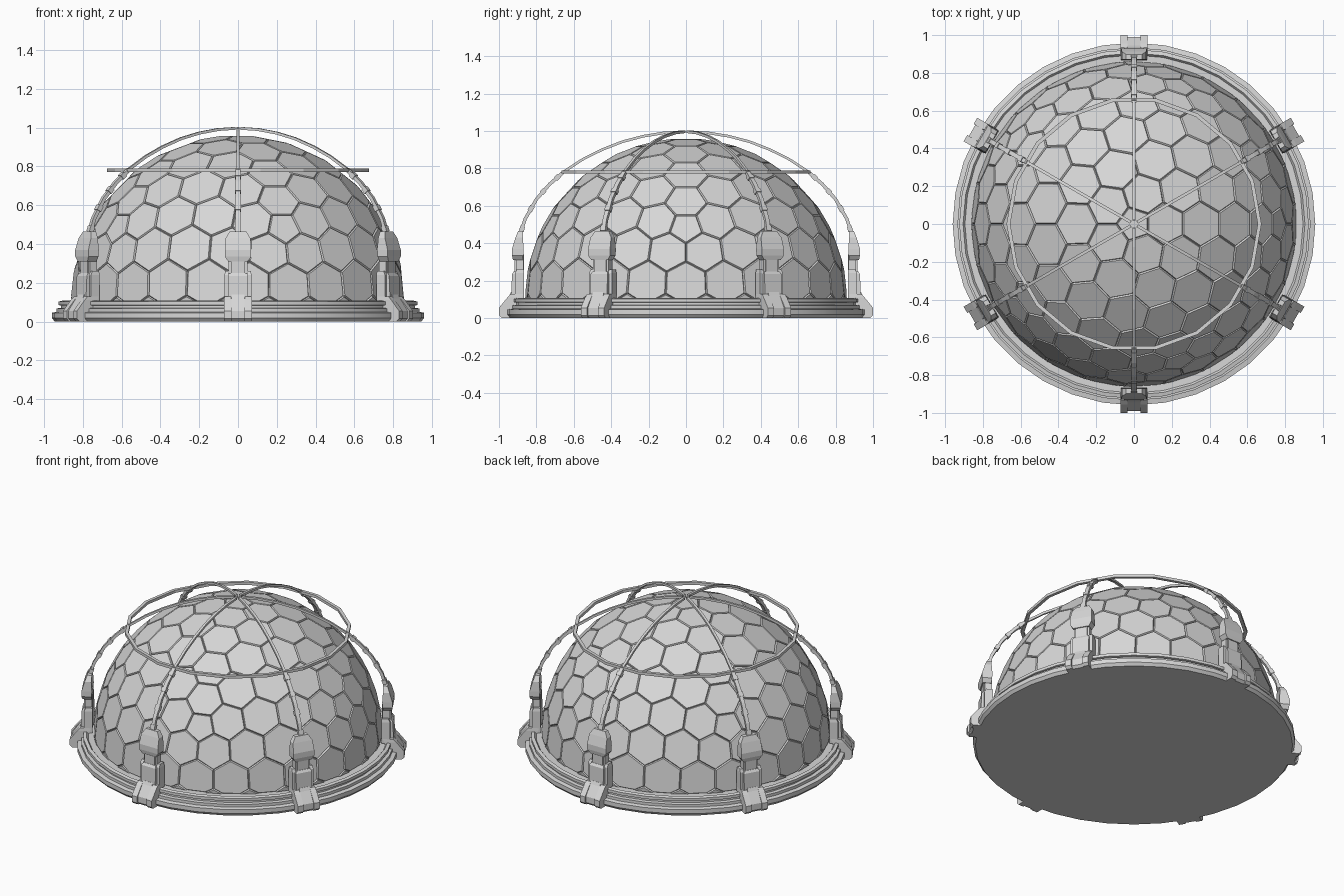
import bpy, bmesh, math
from mathutils import Vector, Matrix

if "Cube" in bpy.data.objects:
    bpy.data.objects.remove(bpy.data.objects["Cube"])

grey = bpy.data.materials.new("pale_grey")
grey.use_nodes = True
grey.diffuse_color = (0.68, 0.68, 0.68, 1)
grey.node_tree.nodes["Principled BSDF"].inputs["Base Color"].default_value = (0.68, 0.68, 0.68, 1)


def finish(bm, name, smooth=False):
    bmesh.ops.recalc_face_normals(bm, faces=bm.faces)
    mesh = bpy.data.meshes.new(name)
    bm.to_mesh(mesh)
    bm.free()
    mesh.materials.append(grey)
    ob = bpy.data.objects.new(name, mesh)
    bpy.context.collection.objects.link(ob)
    if smooth:
        bpy.context.view_layer.objects.active = ob
        ob.select_set(True)
        bpy.ops.object.shade_smooth_by_angle(angle=math.radians(25))
        ob.select_set(False)
    return ob


def loft(bm, rings, close=False):
    """Skin a row of equal point loops, capping or joining the ends."""
    loops = [[bm.verts.new(p) for p in ring] for ring in rings]
    n = len(loops[0])
    pairs = list(zip(loops, loops[1:]))
    if close:
        pairs.append((loops[-1], loops[0]))
    else:
        bm.faces.new(loops[0])
        bm.faces.new(loops[-1])
    for a, b in pairs:
        for i in range(n):
            j = (i + 1) % n
            bm.faces.new((a[i], a[j], b[j], b[i]))


def lathe(profile, sides):
    """Turn a closed (radius, z) outline around the z axis."""
    rings = []
    for k in range(sides):
        a = math.tau * k / sides
        rings.append([(r * math.cos(a), r * math.sin(a), z) for r, z in profile])
    return rings


def stack(bm, sections, offset=0):
    """Block lofted upward through (z, half width, inner r, outer r)."""
    loft(bm, [[(ri, offset - w, z), (ro, offset - w, z),
               (ro, offset + w, z), (ri, offset + w, z)] for z, w, ri, ro in sections])


# Dome: hexagonal panels from the dual of a divided icosahedron
FREQ, RADIUS, BASE_Z = 5, 0.852, 0.10
ico = bmesh.new()
bmesh.ops.create_icosphere(ico, subdivisions=1, radius=1)
bmesh.ops.subdivide_edges(ico, edges=ico.edges[:], cuts=FREQ - 1, use_grid_fill=True)
bmesh.ops.triangulate(ico, faces=ico.faces[:])
for v in ico.verts:
    v.co.normalize()
dome = bmesh.new()
centre = {f: dome.verts.new(f.calc_center_median().normalized() * RADIUS) for f in ico.faces}
for v in ico.verts:
    axis = v.co.normalized()
    side = axis.orthogonal().normalized()
    other = axis.cross(side)
    around = sorted(v.link_faces, key=lambda f: math.atan2(
        centre[f].co.dot(other), centre[f].co.dot(side)))
    if len(around) > 2:
        dome.faces.new([centre[f] for f in around])
ico.free()
bmesh.ops.bisect_plane(dome, geom=dome.verts[:] + dome.edges[:] + dome.faces[:],
                       plane_co=(0, 0, 0), plane_no=(0, 0, 1), clear_inner=True)
bmesh.ops.recalc_face_normals(dome, faces=dome.faces)
for f in dome.faces:
    if f.normal.dot(f.calc_center_median()) < 0:
        f.normal_flip()
bmesh.ops.inset_individual(dome, faces=dome.faces[:], thickness=0.005, depth=0.010)
bmesh.ops.translate(dome, verts=dome.verts, vec=(0, 0, BASE_Z))
finish(dome, "hexagon_panel_dome")

# Stepped base ring and closed floor
bm = bmesh.new()
loft(bm, lathe([(0.80, 0), (0.945, 0), (0.96, 0.018), (0.96, 0.045), (0.935, 0.05),
                (0.935, 0.068), (0.912, 0.07), (0.912, 0.082), (0.925, 0.085),
                (0.925, 0.103), (0.905, 0.108), (0.895, 0.095), (0.80, 0.095)], 36), True)
finish(bm, "base_ring", True)

bm = bmesh.new()
bmesh.ops.create_circle(bm, cap_ends=True, segments=36, radius=0.81)
finish(bm, "floor")

# Thin faceted hoop around the upper dome
bm = bmesh.new()
loft(bm, lathe([(0.655, 0.772), (0.675, 0.772), (0.675, 0.79), (0.655, 0.79)], 18), True)
finish(bm, "upper_hoop")


# Rib: a slim bar along a path of (radius, z), narrower above the hoop
def bar(bm, path, half_width, half_depth):
    pts = [Vector((r, 0, z)) for r, z in path]
    rings = []
    for i, p in enumerate(pts):
        t = (pts[min(i + 1, len(pts) - 1)] - pts[max(i - 1, 0)]).normalized()
        n = Vector((t.z, 0, -t.x)) * half_depth
        s = Vector((0, half_width, 0))
        rings.append([p - n - s, p + n - s, p + n + s, p - n + s])
    loft(bm, rings)


def rib(bm):
    low = [(0.895, 0.42), (0.86, 0.53), (0.80, 0.635), (0.73, 0.715), (0.65, 0.785)]
    high = [(0.65, 0.785), (0.55, 0.85), (0.45, 0.90), (0.34, 0.943),
            (0.23, 0.972), (0.12, 0.99), (0.02, 0.996)]
    bar(bm, low, 0.012, 0.009)
    bar(bm, high, 0.008, 0.007)
    # collars along the lower rib
    for a, b in zip(low, low[1:]):
        mid = [tuple(a[k] + (b[k] - a[k]) * f for k in (0, 1)) for f in (0.4, 0.65)]
        bar(bm, mid, 0.016, 0.013)


# Clamp: foot, cheeks, column, neck and leaning head
def clamp(bm):
    stack(bm, [(0.0, 0.034, 0.87, 0.975), (0.015, 0.034, 0.87, 0.99), (0.055, 0.034, 0.87, 0.99),
               (0.12, 0.034, 0.87, 0.945), (0.14, 0.034, 0.87, 0.935)])
    for s in (-1, 1):
        stack(bm, [(0.0, 0.019, 0.90, 0.985), (0.015, 0.019, 0.89, 1.0), (0.055, 0.019, 0.89, 1.0),
                   (0.11, 0.019, 0.88, 0.955), (0.13, 0.017, 0.87, 0.935)], s * 0.053)
        stack(bm, [(0.10, 0.012, 0.865, 0.915), (0.24, 0.012, 0.865, 0.915),
                   (0.26, 0.008, 0.865, 0.905)], s * 0.058)
        stack(bm, [(0.25, 0.008, 0.868, 0.91), (0.34, 0.008, 0.868, 0.91)], s * 0.04)
    stack(bm, [(0.12, 0.052, 0.865, 0.935), (0.235, 0.052, 0.865, 0.93), (0.25, 0.045, 0.865, 0.92)])
    stack(bm, [(0.24, 0.036, 0.865, 0.918), (0.34, 0.036, 0.865, 0.918)])
    stack(bm, [(0.31, 0.05, 0.872, 0.925), (0.335, 0.068, 0.87, 0.93), (0.37, 0.068, 0.868, 0.93),
               (0.43, 0.064, 0.872, 0.912), (0.465, 0.042, 0.87, 0.898)])


for part, build in (("dome_rib", rib), ("rim_clamp", clamp)):
    for k in range(6):
        bm = bmesh.new()
        build(bm)
        turn = Matrix.Rotation(math.radians(30 + 60 * k), 3, "Z")
        bmesh.ops.rotate(bm, verts=bm.verts, cent=(0, 0, 0), matrix=turn)
        finish(bm, f"{part}_{k + 1}")
